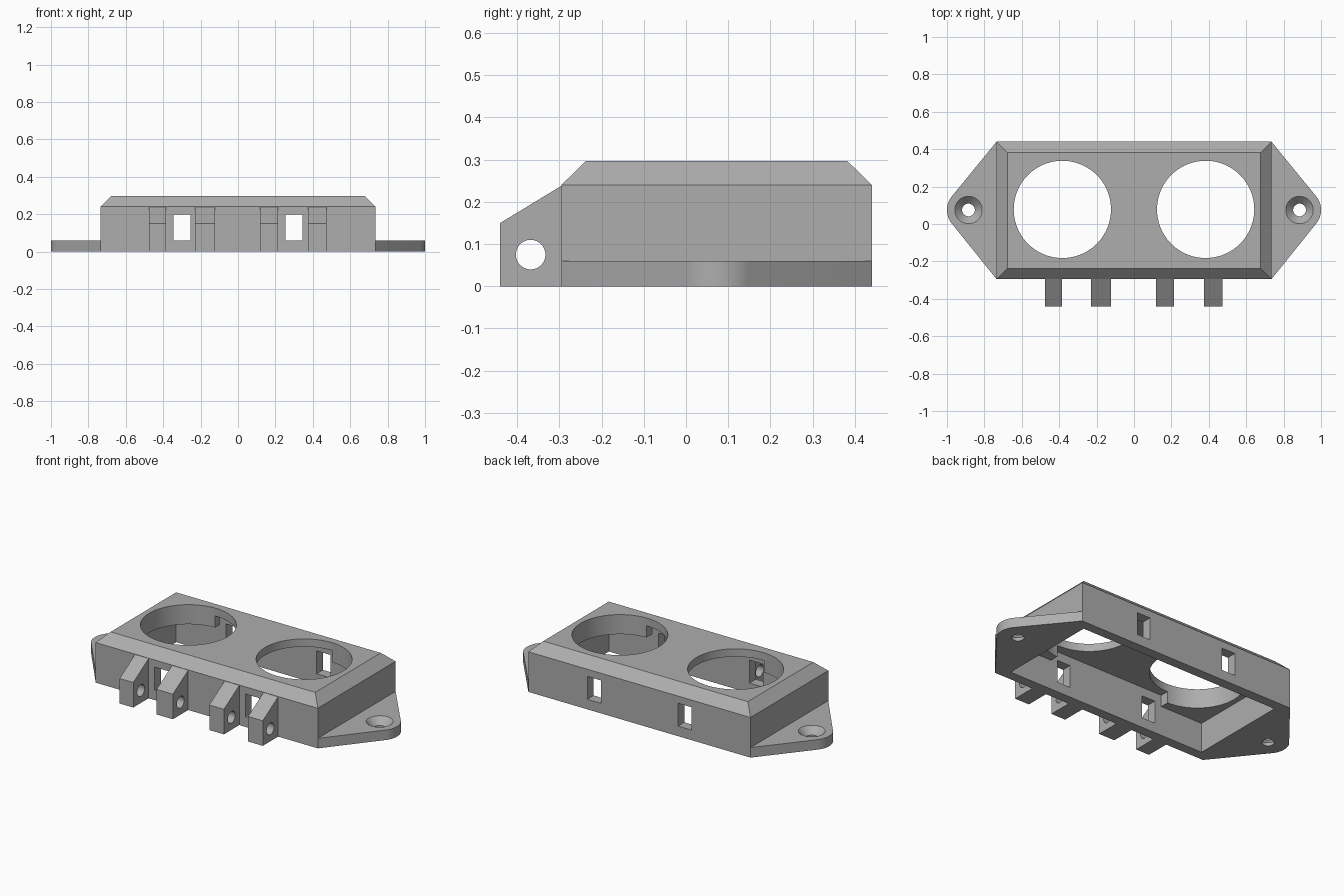
import bpy, bmesh, math
from mathutils import Matrix, Vector

old = bpy.data.objects.get("Cube")
if old:
    bpy.data.objects.remove(old, do_unlink=True)

grey = bpy.data.materials.new("matte grey")
grey.use_nodes = True
COLOUR = (0.42, 0.42, 0.42, 1)
grey.diffuse_color = COLOUR
grey.node_tree.nodes["Principled BSDF"].inputs["Base Color"].default_value = COLOUR

WALL_X, FRONT, BACK = 0.735, -0.295, 0.44
MID_Y = 0.075
EAR_H = 0.06


def add(name, bm):
    bmesh.ops.recalc_face_normals(bm, faces=bm.faces)
    mesh = bpy.data.meshes.new(name)
    bm.to_mesh(mesh)
    bm.free()
    mesh.materials.append(grey)
    ob = bpy.data.objects.new(name, mesh)
    bpy.context.collection.objects.link(ob)
    return ob


def hull(name, points):
    bm = bmesh.new()
    for p in points:
        bm.verts.new(p)
    bmesh.ops.convex_hull(bm, input=bm.verts[:])
    bmesh.ops.dissolve_limit(bm, angle_limit=0.01, verts=bm.verts[:], edges=bm.edges[:])
    return add(name, bm)


def rect(x0, x1, y0, y1, z):
    return [(x, y, z) for x in (x0, x1) for y in (y0, y1)]


def box(name, x0, x1, y0, y1, z0, z1):
    return hull(name, rect(x0, x1, y0, y1, z0) + rect(x0, x1, y0, y1, z1))


def rod(name, centre, r1, r2, depth, axis="Z", sides=64):
    turn = Matrix.Rotation(math.pi / 2, 4, "Y") if axis == "X" else Matrix()
    bm = bmesh.new()
    bmesh.ops.create_cone(bm, cap_ends=True, segments=sides, radius1=r1, radius2=r2,
                          depth=depth, matrix=Matrix.Translation(Vector(centre)) @ turn)
    return add(name, bm)


def cut(ob, cutters):
    # Subtract every cutter, bake the result and discard the cutters
    for c in cutters:
        c.hide_render = True
        mod = ob.modifiers.new("cut", "BOOLEAN")
        mod.operation, mod.solver, mod.object = "DIFFERENCE", "EXACT", c
    bpy.context.view_layer.update()
    graph = bpy.context.evaluated_depsgraph_get()
    baked = bpy.data.meshes.new_from_object(ob.evaluated_get(graph))
    ob.modifiers.clear()
    ob.data = baked
    for c in cutters:
        bpy.data.objects.remove(c, do_unlink=True)


def finish(ob):
    bpy.ops.object.select_all(action="DESELECT")
    ob.select_set(True)
    bpy.context.view_layer.objects.active = ob
    bpy.ops.object.shade_smooth_by_angle(angle=math.radians(25))


# Housing with a bevelled top, open underneath
B = 0.058
housing = hull("housing",
               rect(-WALL_X, WALL_X, FRONT, BACK, 0)
               + rect(-WALL_X, WALL_X, FRONT, BACK, 0.24)
               + rect(-WALL_X + B, WALL_X - B, FRONT + B, BACK - B, 0.297))
T = 0.06
cutters = [
    box("cavity", -WALL_X + T, WALL_X - T, FRONT + T, BACK - T, -0.1, 0.18),
    box("deep_cavity", -0.39, 0.39, FRONT + T, BACK - T, -0.1, 0.25),
]
# Round openings and the narrow slots through front and back walls
for s in (-1, 1):
    cutters.append(rod("opening", (s * 0.383, 0.078, 0.2), 0.26, 0.26, 1, sides=96))
    x = s * 0.3
    cutters.append(box("slot", x - 0.045, x + 0.045, -0.8, 0.8, 0.06, 0.197))
cut(housing, cutters)
finish(housing)

# Mounting ears with countersunk screw holes
for side, s in (("left", 1), ("right", -1)):
    cx, r = 0.885, 0.115
    outline = [(WALL_X, FRONT), (WALL_X, BACK)]
    for i in range(49):
        a = math.pi * (i / 48 - 0.5)
        outline.append((cx + r * math.cos(a), MID_Y + r * math.sin(a)))
    ear = hull(side + "_ear", [(s * x, y, z) for x, y in outline for z in (0, EAR_H)])
    cut(ear, [
        rod("screw_hole", (s * cx, MID_Y, 0), 0.034, 0.034, 0.5),
        rod("countersink", (s * cx, MID_Y, 0.05), 0.034, 0.093, 0.06),
    ])
    finish(ear)

# Sloped hinge lugs with cross holes
LUGS = [(-0.475, -0.385), (-0.23, -0.123), (0.118, 0.215), (0.375, 0.472)]
PROFILE = [(-0.44, 0), (-0.44, 0.15), (FRONT, 0.238), (FRONT, 0)]
for n, (x0, x1) in enumerate(LUGS, 1):
    lug = hull("hinge_lug_%d" % n, [(x, y, z) for x in (x0, x1) for y, z in PROFILE])
    cut(lug, [rod("pin_hole", ((x0 + x1) / 2, -0.368, 0.075), 0.035, 0.035, 0.5, "X", 48)])
    finish(lug)
